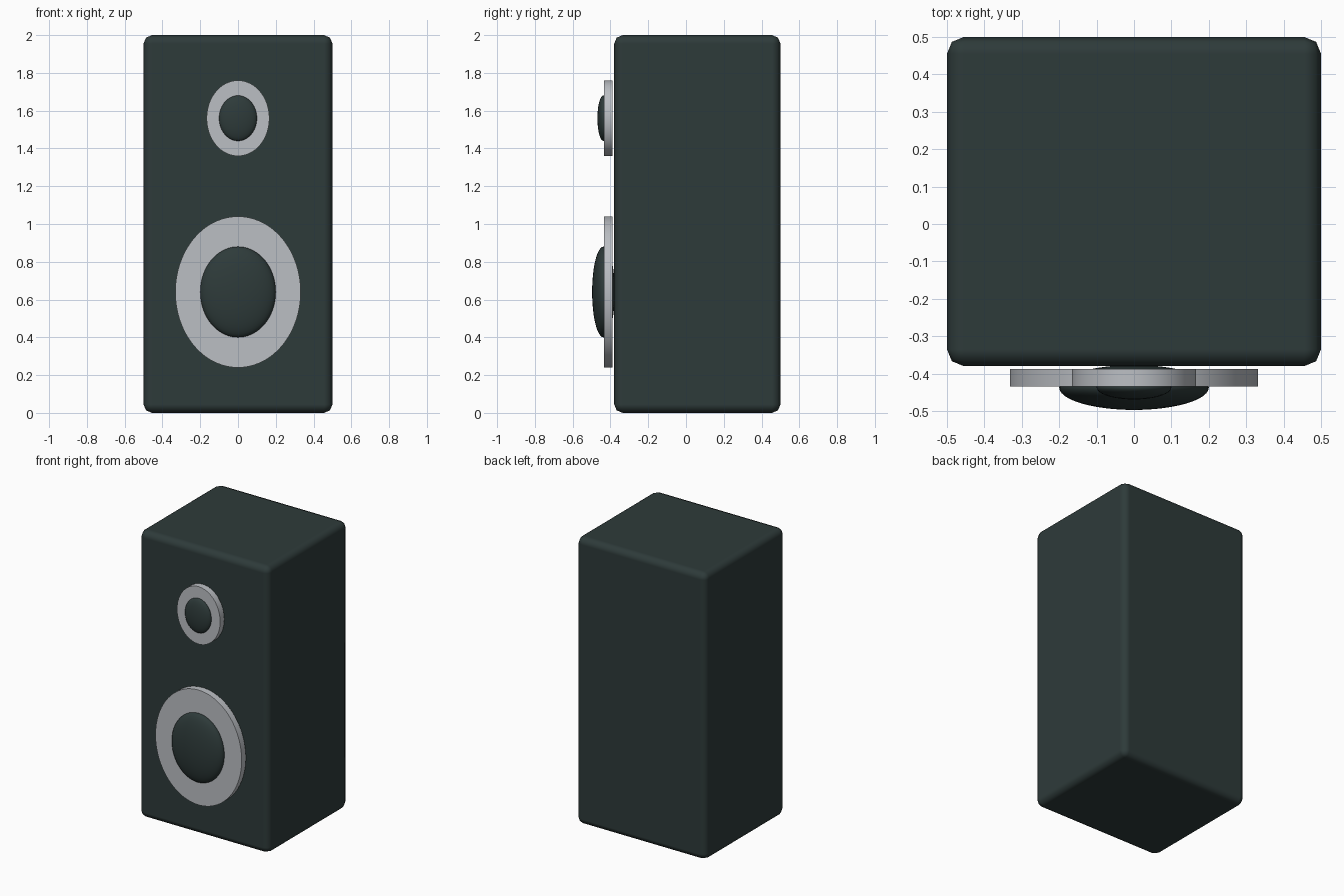
import bpy
import math

if "Cube" in bpy.data.objects:
    bpy.data.objects.remove(bpy.data.objects["Cube"])


def material(name, rgb):
    m = bpy.data.materials.new(name)
    m.diffuse_color = (*rgb, 1)
    m.use_nodes = True
    m.node_tree.nodes["Principled BSDF"].inputs["Base Color"].default_value = m.diffuse_color
    return m


dark = material("dark_slate", (0.027, 0.043, 0.042))
silver = material("silver_grey", (0.50, 0.52, 0.55))


def finish(obj, name, mat, angle):
    obj.name = name
    obj.data.materials.append(mat)
    bpy.ops.object.transform_apply(location=False, rotation=True, scale=True)
    bpy.ops.object.shade_smooth_by_angle(angle=math.radians(angle))


# Cabinet with softly rounded edges
bpy.ops.mesh.primitive_cube_add(size=1, location=(0, 0.06, 1))
cabinet = bpy.context.object
cabinet.scale = (1, 0.88, 2)
finish(cabinet, "cabinet", dark, 60)
bevel = cabinet.modifiers.new("rounded_edges", 'BEVEL')
bevel.width = 0.045
bevel.segments = 2
bevel.harden_normals = True


# Speaker driver: oval trim plate and a flattened dome
def driver(name, z, rx, rz, dome_x, dome_z, dome_depth):
    bpy.ops.mesh.primitive_cylinder_add(
        vertices=96, radius=1, depth=1, location=(0, -0.411, z),
        rotation=(math.pi / 2, 0, 0))
    plate = bpy.context.object
    plate.scale = (rx, rz, 0.046)
    finish(plate, name + "_trim", silver, 30)

    bpy.ops.mesh.primitive_uv_sphere_add(
        segments=48, ring_count=24, radius=1, location=(0, -0.437, z),
        rotation=(math.pi / 2, 0, 0))
    dome = bpy.context.object
    dome.scale = (dome_x, dome_z, dome_depth)
    finish(dome, name + "_dome", dark, 180)


driver("woofer", 0.64, 0.332, 0.40, 0.20, 0.24, 0.06)
driver("tweeter", 1.56, 0.166, 0.20, 0.10, 0.12, 0.032)
